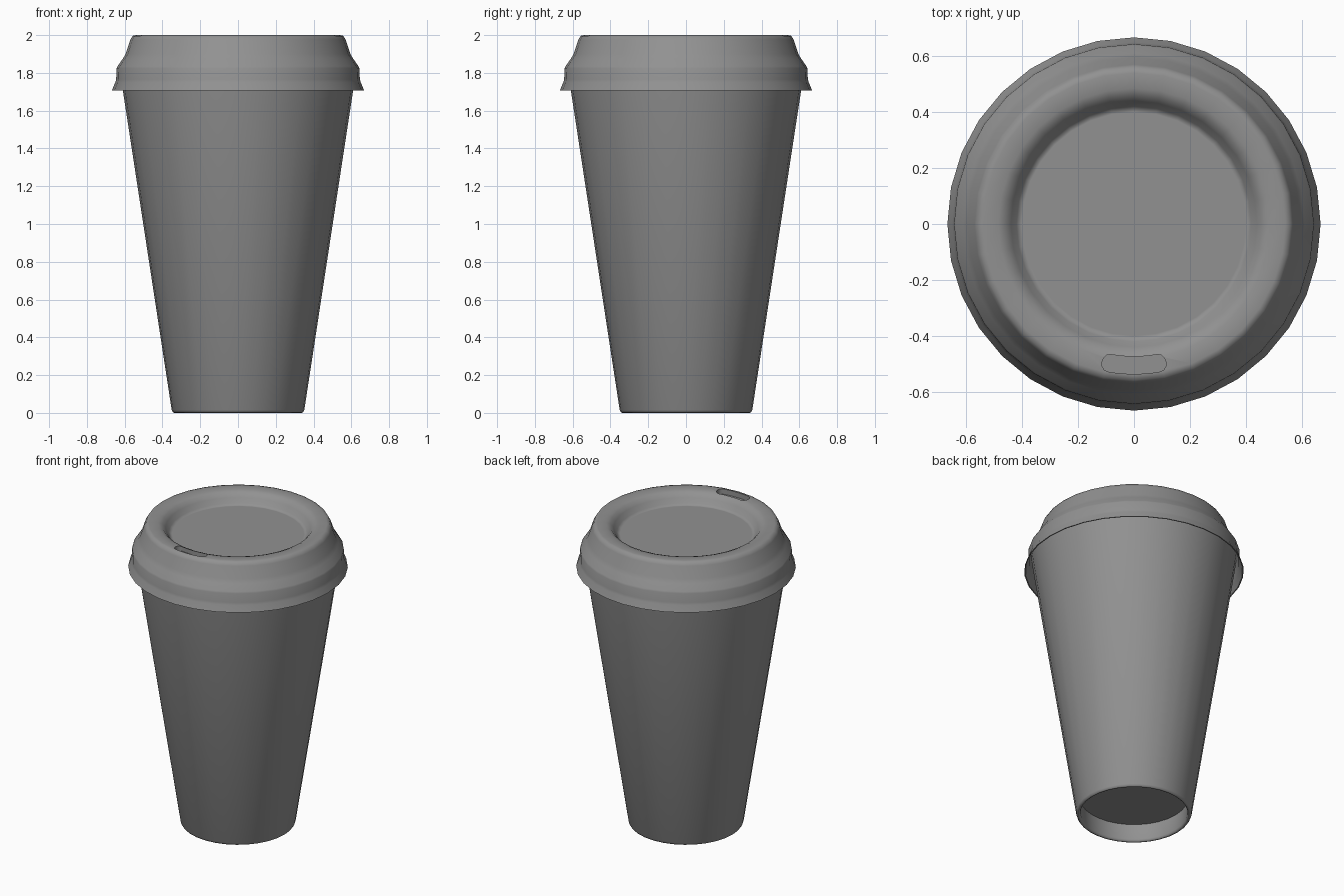
import bpy, bmesh
from math import sin, cos, pi, radians

if "Cube" in bpy.data.objects:
    bpy.data.objects.remove(bpy.data.objects["Cube"])

SIDES = 32

# Dark grey shared by cup and lid
GREY = bpy.data.materials.new("dark_grey")
GREY.diffuse_color = (0.285, 0.285, 0.285, 1)
GREY.use_nodes = True
GREY.node_tree.nodes["Principled BSDF"].inputs["Base Color"].default_value = GREY.diffuse_color


def finish(name, bm):
    bmesh.ops.recalc_face_normals(bm, faces=bm.faces)
    mesh = bpy.data.meshes.new(name)
    bm.to_mesh(mesh)
    bm.free()
    mesh.materials.append(GREY)
    obj = bpy.data.objects.new(name, mesh)
    bpy.context.collection.objects.link(obj)
    return obj


def lathe(name, profile):
    """Revolve (radius, z) points about z; both ends are capped."""
    bm = bmesh.new()
    rings = [[bm.verts.new((r * cos(2 * pi * i / SIDES), r * sin(2 * pi * i / SIDES), z))
              for i in range(SIDES)] for r, z in profile]
    for a, b in zip(rings, rings[1:]):
        for i in range(SIDES):
            j = (i + 1) % SIDES
            bm.faces.new((a[i], a[j], b[j], b[i]))
    bm.faces.new(rings[0])
    bm.faces.new(rings[-1])
    return finish(name, bm)


def smooth(obj):
    bpy.ops.object.select_all(action='DESELECT')
    obj.select_set(True)
    bpy.context.view_layer.objects.active = obj
    bpy.ops.object.shade_smooth_by_angle(angle=radians(58))


# Tapered cup with a recessed base, hollow inside
cup = lathe("cup", [
    (0.33, 0.12), (0.325, 0.015), (0.33, 0.004), (0.337, 0.0), (0.345, 0.003),
    (0.351, 0.015), (0.61, 1.71), (0.625, 1.81), (0.61, 1.81), (0.595, 1.71),
    (0.345, 0.14)])

# Lid: sunken centre, raised rim, stepped and flared skirt, thin underside
lid = lathe("lid", [
    (0.40, 1.925), (0.408, 1.925), (0.42, 1.935), (0.44, 1.965), (0.46, 1.988),
    (0.485, 1.998), (0.54, 2.0), (0.558, 1.996), (0.57, 1.975), (0.595, 1.90),
    (0.61, 1.875), (0.638, 1.835), (0.643, 1.825), (0.645, 1.765), (0.65, 1.75),
    (0.667, 1.708), (0.66, 1.708), (0.645, 1.745), (0.634, 1.77), (0.632, 1.82),
    (0.58, 1.89), (0.40, 1.89)])

# Curved sip slot cutter, a rounded bar bent along the rim
R, HALF, SPAN = 0.505, 0.031, radians(10.2)
outline = []
for side in (1, -1):
    for k in range(7):
        a = side * (-SPAN + 2 * SPAN * k / 6)
        rad = R + side * HALF
        outline.append((rad * sin(a), -rad * cos(a)))
    end = side * SPAN
    for k in range(1, 6):
        t = pi * k / 6
        rad = R + side * HALF * cos(t)
        out = side * 0.025 * sin(t)
        outline.append((rad * sin(end) + out * cos(end), -rad * cos(end) + out * sin(end)))

bm = bmesh.new()
base = bm.faces.new([bm.verts.new((x, y, 1.965)) for x, y in outline])
ext = bmesh.ops.extrude_face_region(bm, geom=[base], use_keep_orig=True)
bmesh.ops.translate(bm, vec=(0, 0, 0.1),
                    verts=[v for v in ext["geom"] if isinstance(v, bmesh.types.BMVert)])
cutter = finish("sip_slot_cutter", bm)
cutter.hide_render = True

mod = lid.modifiers.new("sip_slot", 'BOOLEAN')
mod.operation = 'DIFFERENCE'
mod.solver = 'EXACT'
mod.object = cutter
bpy.context.view_layer.objects.active = lid
bpy.ops.object.modifier_apply(modifier=mod.name)
bpy.data.objects.remove(cutter)

for part in (cup, lid):
    smooth(part)
